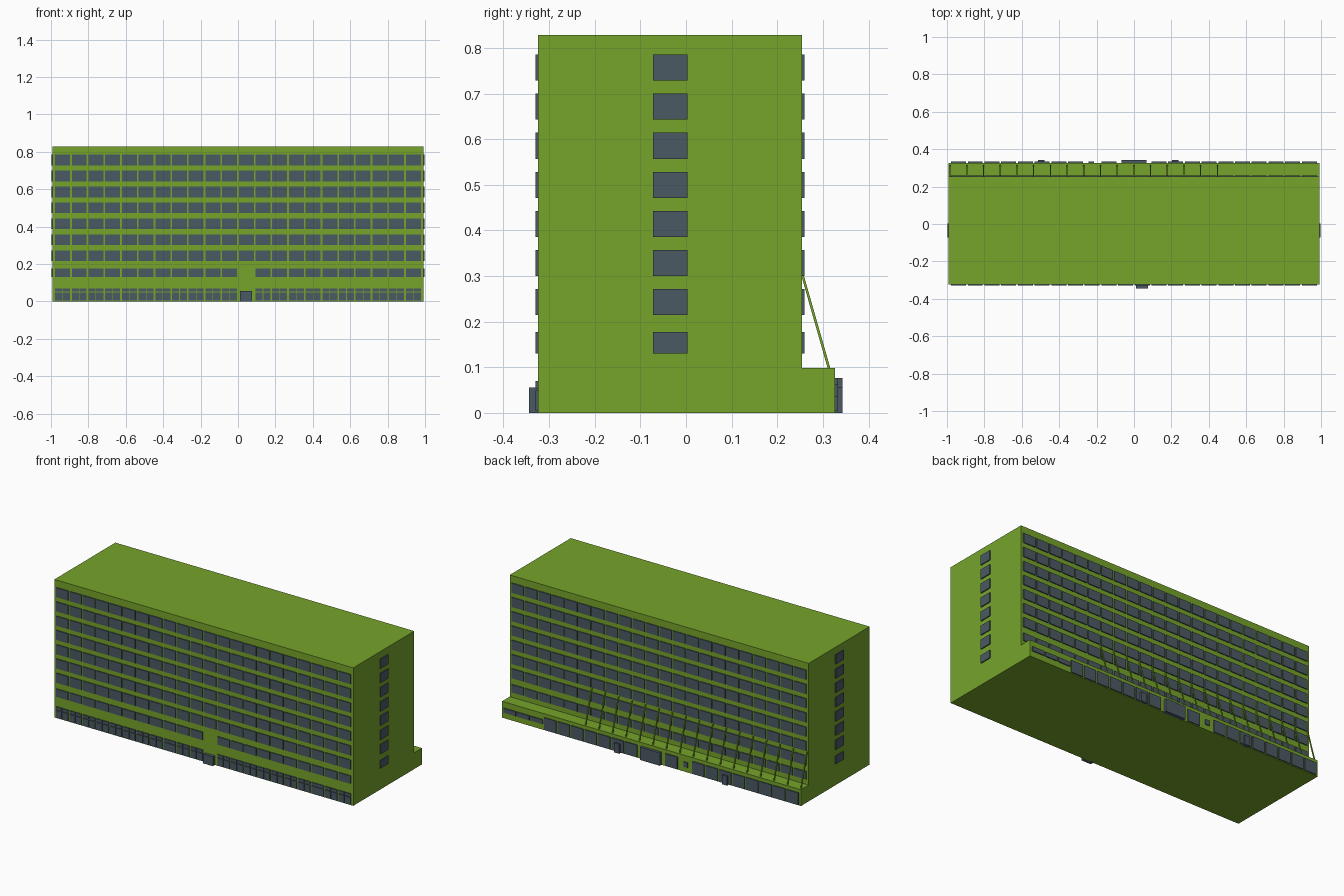
import bpy, bmesh
from mathutils import Matrix, Vector

if "Cube" in bpy.data.objects:
    bpy.data.objects.remove(bpy.data.objects["Cube"])


def material(name, color):
    m = bpy.data.materials.new(name)
    m.diffuse_color = color
    m.use_nodes = True
    m.node_tree.nodes["Principled BSDF"].inputs["Base Color"].default_value = m.diffuse_color
    return m


GREEN = material("green_wall", (0.18, 0.37, 0.024, 1))
GLASS = material("dark_glass", (0.07, 0.10, 0.125, 1))


def finish(name, bm, mat):
    bmesh.ops.recalc_face_normals(bm, faces=bm.faces)
    me = bpy.data.meshes.new(name)
    bm.to_mesh(me)
    bm.free()
    ob = bpy.data.objects.new(name, me)
    me.materials.append(mat)
    bpy.context.collection.objects.link(ob)
    return ob


def boxes(name, items, mat):
    """One object from boxes given as (x0, x1, y0, y1, z0, z1)."""
    bm = bmesh.new()
    for x0, x1, y0, y1, z0, z1 in items:
        mtx = (Matrix.Translation(((x0 + x1) / 2, (y0 + y1) / 2, (z0 + z1) / 2))
               @ Matrix.Diagonal((x1 - x0, y1 - y0, z1 - z0, 1)))
        bmesh.ops.create_cube(bm, size=1, matrix=mtx)
    return finish(name, bm, mat)


def extrude_x(bm, profile, x0, x1):
    """Extrude a closed (y, z) profile along x."""
    f = bm.faces.new([bm.verts.new((x0, y, z)) for y, z in profile])
    r = bmesh.ops.extrude_face_region(bm, geom=[f])
    verts = [g for g in r["geom"] if isinstance(g, bmesh.types.BMVert)]
    bmesh.ops.translate(bm, verts=verts, vec=Vector((x1 - x0, 0, 0)))


HALF, FRONT, BACK, ANNEX = 0.992, -0.324, 0.254, 0.327
PITCH, WIDTH, COLS = 0.0893, 0.08, 22
T = 0.006  # how far windows stand out
DEPTH = 0.008  # how far they reach into the wall


def col(i):
    x = -0.978 + i * PITCH
    return x, x + WIDTH


ROWS = [(0.728 - 0.0855 * i, 0.785 - 0.0855 * i) for i in range(7)] + [(0.13, 0.177)]

# main slab with the low rear annex
bm = bmesh.new()
extrude_x(bm, [(FRONT, 0), (ANNEX, 0), (ANNEX, 0.098), (BACK, 0.098),
               (BACK, 0.828), (FRONT, 0.828)], -HALF, HALF)
finish("building_body", bm, GREEN)

# upper floor windows, front and rear
front, rear = [], []
for r, (z0, z1) in enumerate(ROWS):
    for i in range(COLS):
        if not (r == 7 and i == 11):
            front.append((*col(i), FRONT - T, FRONT + DEPTH, z0, z1))
        rear.append((*col(i), BACK - DEPTH, BACK + T, z0, z1))
boxes("front_windows", front, GLASS)
boxes("rear_windows", rear, GLASS)

# stairwell windows on both end walls
boxes("end_windows", [(min(s * (HALF - DEPTH), s * (HALF + T)), max(s * (HALF - DEPTH), s * (HALF + T)),
                       -0.072, 0.003, z0, z1) for s in (-1, 1) for z0, z1 in ROWS], GLASS)

# ground floor front: tall panes below, paired transoms above
ground = []
for i in range(COLS):
    if i != 11:
        a, b = col(i)
        m = (a + b) / 2
        for x0, x1 in ((a, m - 0.0015), (m + 0.0015, b)):
            ground.append((x0, x1, FRONT - T, FRONT + DEPTH, 0.005, 0.049))
            ground.append((x0, x1, FRONT - T, FRONT + DEPTH, 0.053, 0.07))
boxes("front_ground_windows", ground, GLASS)
boxes("front_door", [(0.01, 0.074, -0.344, FRONT + DEPTH, 0, 0.056)], GLASS)

# annex windows: tall panels, small high windows at the far end, one small vent
annex = [(*col(i), ANNEX - DEPTH, ANNEX + T, 0.004, 0.077)
         for i in range(19) if i not in (8, 10, 11)]
annex += [(*col(i), ANNEX - DEPTH, ANNEX + T, 0.035, 0.062) for i in (19, 20, 21)]
annex.append((-0.243, -0.215, ANNEX - DEPTH, ANNEX + T, 0.03, 0.06))
boxes("annex_windows", annex, GLASS)

# rear doors and main rear entrance
boxes("rear_doors", [(x, x + 0.034, ANNEX - DEPTH, 0.343, 0, 0.056) for x in (-0.513, 0.203)], GLASS)
boxes("rear_entrance", [(-0.066, 0.066, ANNEX - DEPTH, 0.343, 0, 0.077)], GLASS)

# sloping fins leaning from the annex roof to the rear wall
bm = bmesh.new()
for k in range(17):
    x = -0.983 + k * PITCH
    extrude_x(bm, [(0.311, 0.096), (0.317, 0.096), (0.258, 0.302), (0.253, 0.30)],
              x - 0.003, x + 0.003)
finish("rear_fins", bm, GREEN)
